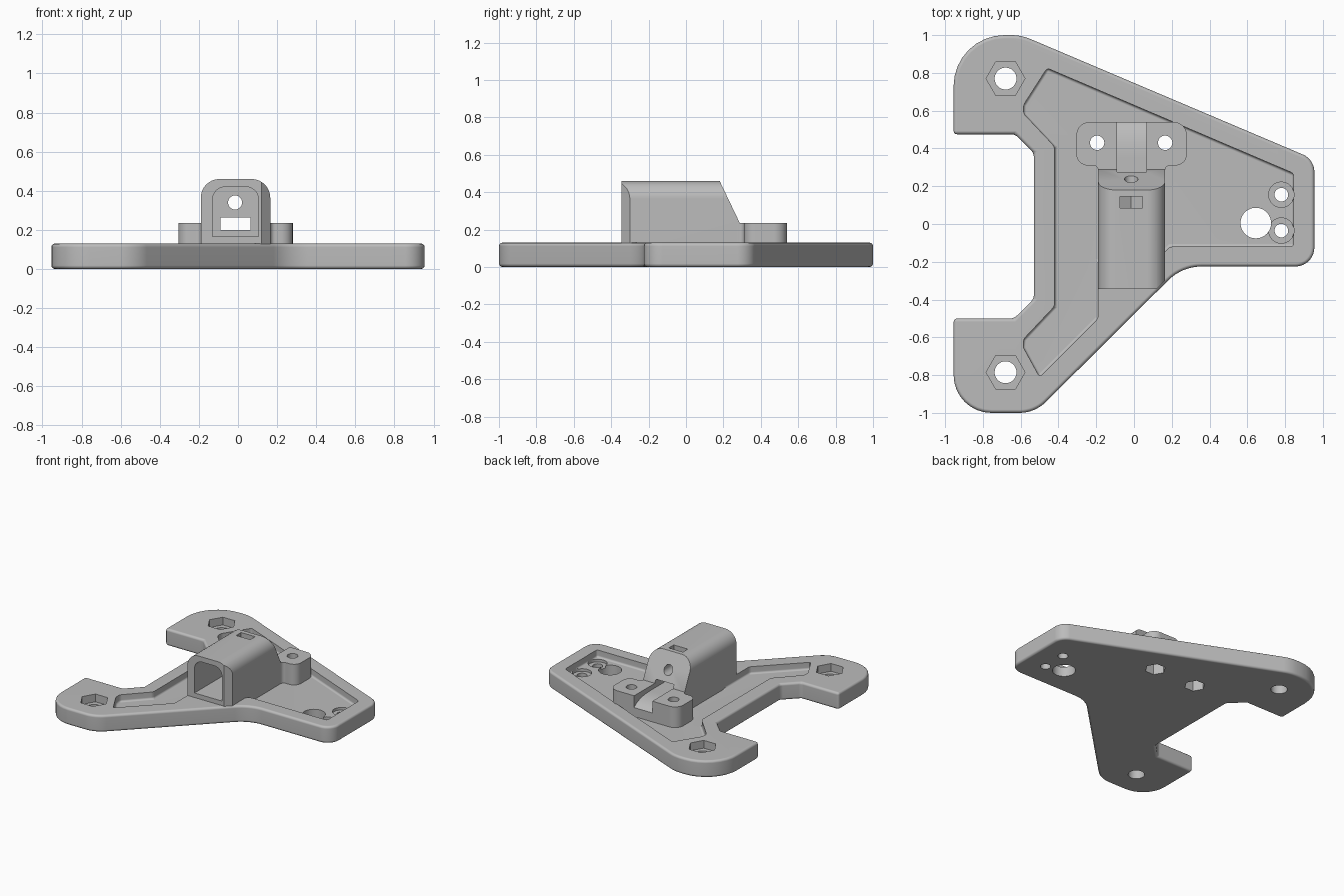
import bpy, bmesh, math
from mathutils import Vector

cube = bpy.data.objects.get("Cube")
if cube:
    bpy.data.objects.remove(cube, do_unlink=True)

grey = bpy.data.materials.new("plain grey")
grey.use_nodes = True
grey.diffuse_color = (0.5, 0.5, 0.5, 1)
grey.node_tree.nodes["Principled BSDF"].inputs["Base Color"].default_value = (0.5, 0.5, 0.5, 1)


def rounded(corners, steps=8):
    """Outline with each (u, v, radius) corner replaced by an arc."""
    out = []
    n = len(corners)
    for i, (u, v, r) in enumerate(corners):
        p = Vector((u, v))
        if r == 0:
            out.append(p)
            continue
        a = (Vector(corners[i - 1][:2]) - p).normalized()
        b = (Vector(corners[(i + 1) % n][:2]) - p).normalized()
        half = a.angle(b) / 2
        centre = p + (a + b).normalized() * (r / math.sin(half))
        start = p + a * (r / math.tan(half)) - centre
        end = p + b * (r / math.tan(half)) - centre
        turn = start.angle_signed(end)
        first = math.atan2(start.y, start.x)
        for k in range(steps + 1):
            t = first - turn * k / steps
            out.append(centre + Vector((math.cos(t), math.sin(t))) * r)
    return out


def ngon(u, v, r, sides):
    return [(u + r * math.cos(math.tau * k / sides), v + r * math.sin(math.tau * k / sides))
            for k in range(sides)]


def prism(name, outline, lo, hi, axis="Z", bevel=0):
    """Extrude an outline from lo to hi along an axis."""
    place = {"X": lambda u, v, w: (w, u, v),
             "Y": lambda u, v, w: (u, w, v),
             "Z": lambda u, v, w: (u, v, w)}[axis]
    bm = bmesh.new()
    low = [bm.verts.new(place(p[0], p[1], lo)) for p in outline]
    high = [bm.verts.new(place(p[0], p[1], hi)) for p in outline]
    n = len(low)
    bm.faces.new(low)
    bm.faces.new(high)
    for i in range(n):
        j = (i + 1) % n
        bm.faces.new((low[i], low[j], high[j], high[i]))
    bmesh.ops.recalc_face_normals(bm, faces=bm.faces)
    mesh = bpy.data.meshes.new(name)
    bm.to_mesh(mesh)
    bm.free()
    obj = bpy.data.objects.new(name, mesh)
    bpy.context.scene.collection.objects.link(obj)
    if bevel:
        mod = obj.modifiers.new("soft edges", "BEVEL")
        mod.width, mod.segments = bevel, 3
        mod.limit_method = "ANGLE"
    return obj


def box(u0, u1, v0, v1, r=0):
    return rounded([(u0, v0, r), (u1, v0, r), (u1, v1, r), (u0, v1, r)])


cutters = []


def cutter(*args, **kw):
    obj = prism("cutter", *args, **kw)
    obj.hide_render = True
    cutters.append(obj)
    return obj


def finish(obj, cuts):
    """Cut the part, bake it and shade it."""
    for c in cuts:
        mod = obj.modifiers.new("cut", "BOOLEAN")
        mod.operation, mod.solver, mod.object = "DIFFERENCE", "EXACT", c
    bpy.context.view_layer.update()
    deps = bpy.context.evaluated_depsgraph_get()
    mesh = bpy.data.meshes.new_from_object(obj.evaluated_get(deps))
    obj.modifiers.clear()
    obj.data = mesh
    mesh.materials.clear()
    mesh.materials.append(grey)
    mesh.shade_smooth()
    mesh.set_sharp_from_angle(angle=math.radians(35))
    obj.modifiers.new("flat faces", "WEIGHTED_NORMAL").keep_sharp = True


# Base plate with a C-shaped left side and a tapering right arm
plate = prism("base_plate", rounded([
    (-0.955, 0.475, 0), (-0.63, 0.475, 0), (-0.53, 0.375, 0), (-0.53, -0.395, 0),
    (-0.635, -0.5, 0), (-0.955, -0.5, 0), (-0.955, -1, 0.2), (-0.525, -1, 0.2),
    (0.255, -0.225, 0.25), (0.955, -0.225, 0.1), (0.955, 0.342, 0.1),
    (-0.597, 1, 0.27), (-0.955, 1, 0.27)]), 0, 0.13, bevel=0.018)

# Sunken floor, leaving solid material in front of and under the housing
pocket = cutter([
    (-0.46, 0.825), (-0.585, 0.63), (-0.585, 0.585), (-0.42, 0.41), (-0.42, -0.435),
    (-0.585, -0.61), (-0.585, -0.655), (-0.5, -0.81), (-0.19, -0.5), (-0.19, -0.2),
    (0.16, -0.2), (0.16, -0.15), (0.19, -0.12), (0.845, -0.12), (0.845, 0.268)],
    0.075, 0.3, bevel=0.015)
plate_cuts = [pocket]

# Corner bolt holes with hexagonal nut seats
for y in (0.77, -0.785):
    plate_cuts += [cutter(ngon(-0.68, y, 0.103, 6), 0.07, 0.3),
                   cutter(ngon(-0.68, y, 0.058, 32), -0.1, 0.3)]

# Right arm: large hole and two counterbored holes
plate_cuts.append(cutter(ngon(0.645, 0.005, 0.081, 40), -0.1, 0.3))
for y in (0.155, -0.035):
    plate_cuts += [cutter(ngon(0.78, y, 0.067, 32), 0.055, 0.3),
                   cutter(ngon(0.78, y, 0.036, 32), -0.1, 0.3)]

# Clamp bolt holes with nut seats on the underside
clamp_cuts = []
for x in (-0.195, 0.165):
    clamp_cuts += [cutter(ngon(x, 0.43, 0.074, 6), -0.1, 0.09),
                   cutter(ngon(x, 0.43, 0.038, 32), -0.1, 0.4)]

# Channel leaving the housing and curving down over the clamp block
ramp = [(0.35 + 0.2 * math.sin(t), 0.12 + 0.08 * math.cos(t))
        for t in (math.pi / 2 * k / 8 for k in range(9))]
channel = cutter([(0, 0.2)] + ramp + [(0.6, 0.12), (0.6, 0.262), (0, 0.262)],
                 -0.09, 0.065, axis="X")

# Clamp block
clamp = prism("clamp_block", rounded([
    (-0.305, 0.54, 0.07), (-0.305, 0.31, 0.06), (-0.19, 0.31, 0.025), (-0.19, 0.275, 0),
    (0.165, 0.275, 0), (0.165, 0.31, 0.025), (0.28, 0.31, 0.06), (0.28, 0.54, 0.07)]),
    0.06, 0.235)

# Housing: arched body, sloped back, clipped front corner
housing = prism("sensor_housing", rounded([
    (-0.19, 0.06, 0), (0.165, 0.06, 0), (0.165, 0.46, 0.095), (-0.19, 0.46, 0.095)]),
    -0.345, 0.29, axis="Y")
slope = cutter([(0.18, 0.46), (0.29, 0.23), (0.4, 0.23), (0.4, 0.6), (0.113, 0.6)],
               -0.4, 0.4, axis="X")
corner = cutter([(0.02, -0.445), (0.265, -0.2), (0.265, -0.445)], -0.1, 0.6)
cavity = cutter(rounded([(-0.13, 0.165, 0), (0.105, 0.165, 0),
                         (0.105, 0.42, 0.065), (-0.13, 0.42, 0.065)]),
                -0.5, 0.03, axis="Y")
screw_hole = cutter(ngon(-0.015, 0.34, 0.036, 32), -0.1, 0.4, axis="Y")
nut_slot = cutter([(-0.075, 0.6), (-0.075, 0.305), (-0.015, 0.27), (0.045, 0.305),
                   (0.045, 0.6)], 0.085, 0.145, axis="Y")

finish(plate, plate_cuts + clamp_cuts)
finish(clamp, clamp_cuts + [channel])
finish(housing, [slope, corner, cavity, screw_hole, nut_slot, channel])

for c in cutters:
    bpy.data.objects.remove(c, do_unlink=True)
